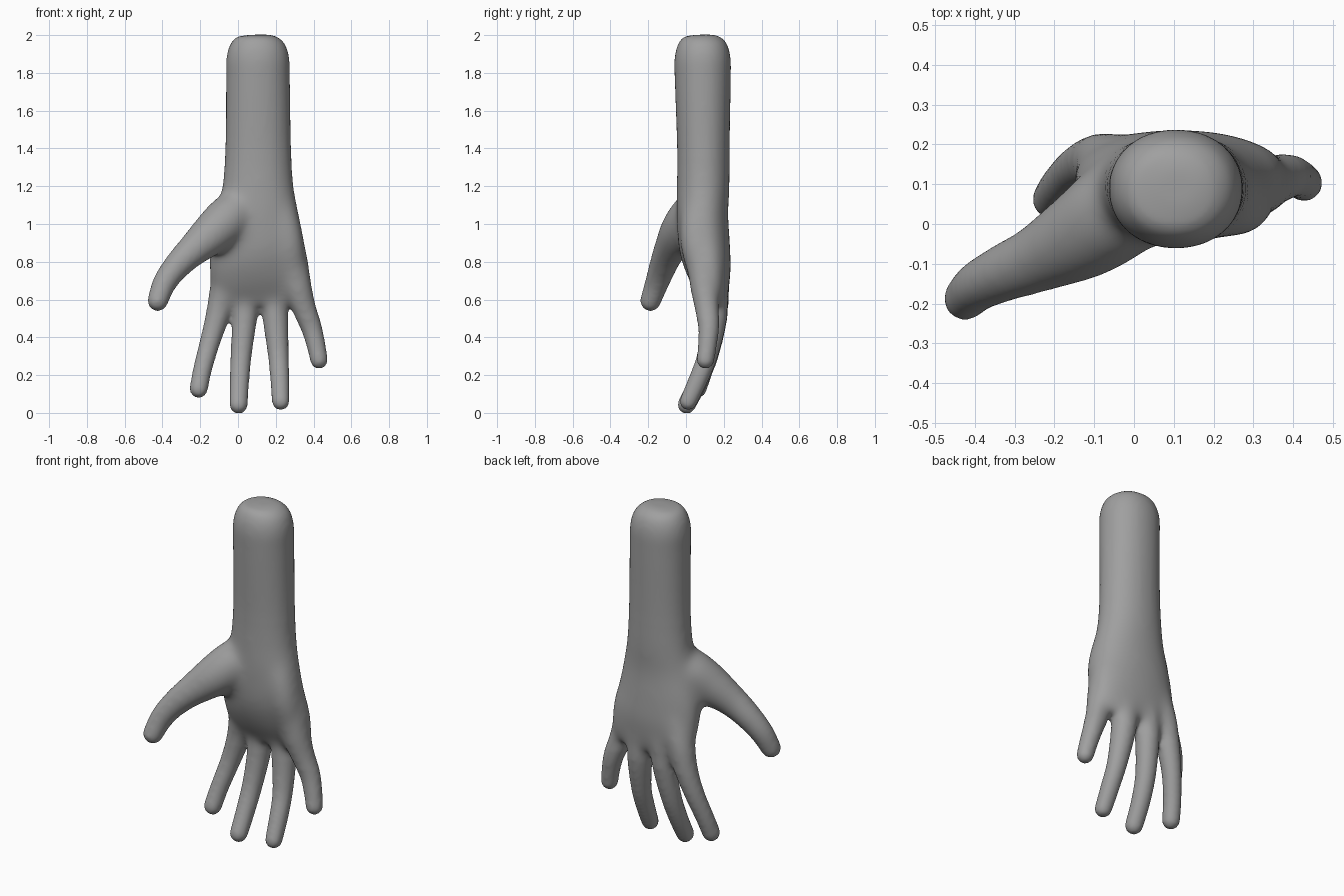
import bpy, bmesh, math
from mathutils import Vector

if "Cube" in bpy.data.objects:
    bpy.data.objects.remove(bpy.data.objects["Cube"])

SIDES = 32
bm = bmesh.new()


def catmull(points, steps=5):
    """Smoothly interpolate a list of equal-length tuples."""
    pts = [points[0]] + list(points) + [points[-1]]
    out = []
    for i in range(1, len(pts) - 2):
        a, b, c, d = pts[i - 1:i + 3]
        for s in range(steps):
            t = s / steps
            out.append([0.5 * (2 * q + (r - p) * t + (2 * p - 5 * q + 4 * r - w) * t * t
                               + (3 * q - p - 3 * r + w) * t ** 3)
                        for p, q, r, w in zip(a, b, c, d)])
    return out + [list(points[-1])]


def loft(sections, power=2.0, round_end=False):
    """Closed tube through (x, y, z, rx, ry) sections, optionally with a domed end."""
    secs = catmull(sections)
    if round_end:
        end = Vector(secs[-1][:3])
        d = (end - Vector(secs[-2][:3])).normalized()
        rx, ry = secs[-1][3:]
        for k in range(1, 6):
            a = k * math.pi / 2 / 5.3
            secs.append([*(end + d * rx * math.sin(a)), rx * math.cos(a), ry * math.cos(a)])
    rings = []
    for i, s in enumerate(secs):
        p = Vector(s[:3])
        t = (Vector(secs[min(i + 1, len(secs) - 1)][:3])
             - Vector(secs[max(i - 1, 0)][:3])).normalized()
        u = Vector((0, 1, 0)).cross(t).normalized()
        v = t.cross(u)
        ring = []
        for k in range(SIDES):
            c, sn = math.cos(2 * math.pi * k / SIDES), math.sin(2 * math.pi * k / SIDES)
            cu = math.copysign(abs(c) ** (2 / power), c)
            cv = math.copysign(abs(sn) ** (2 / power), sn)
            ring.append(bm.verts.new(p + u * cu * s[3] + v * cv * s[4]))
        rings.append(ring)
    faces = [bm.faces.new(rings[0]), bm.faces.new(rings[-1][::-1])]
    for r0, r1 in zip(rings, rings[1:]):
        for k in range(SIDES):
            n = (k + 1) % SIDES
            faces.append(bm.faces.new((r0[k], r1[k], r1[n], r0[n])))
    bmesh.ops.recalc_face_normals(bm, faces=faces)


def digit(points):
    """Round finger from (x, y, z, radius) points, base to tip."""
    loft([(x, y, z, r + 0.005, r + 0.005) for x, y, z, r in points], round_end=True)


# Forearm and palm
loft([(.107, .09, 2.002, .05, .045), (.107, .09, 1.99, .105, .095),
      (.106, .089, 1.955, .143, .128), (.105, .088, 1.88, .166, .148),
      (.106, .089, 1.75, .169, .148), (.107, .092, 1.4, .174, .139),
      (.106, .091, 1.2, .190, .140), (.105, .087, 1.05, .220, .137),
      (.102, .098, .88, .254, .136), (.112, .122, .75, .267, .118),
      (.118, .143, .64, .258, .084), (.118, .148, .575, .225, .058)], power=2.1)

# Heel of the palm on the little finger side
loft([(.2, .06, 1.16, .08, .07), (.24, .058, 1.0, .09, .09),
      (.265, .062, .87, .09, .088), (.285, .085, .73, .08, .07)])

# Thumb
digit([(.07, .085, 1.12, .09), (-.03, .04, 1.045, .12), (-.125, -.025, .96, .112),
       (-.24, -.088, .858, .083), (-.33, -.125, .768, .067),
       (-.39, -.155, .685, .058), (-.425, -.188, .593, .05)])

# Index finger
digit([(-.035, .14, .8, .075), (-.08, .155, .63, .073), (-.112, .154, .5, .058),
       (-.15, .135, .37, .049), (-.188, .095, .23, .045), (-.208, .061, .127, .044)])

# Middle finger
digit([(.05, .145, .8, .075), (.042, .155, .62, .07), (.033, .15, .48, .06),
       (.016, .115, .3, .051), (.007, .062, .16, .047), (.003, .003, .043, .044)])

# Ring finger
digit([(.18, .145, .8, .075), (.19, .152, .62, .07), (.2, .146, .48, .062),
       (.214, .112, .3, .05), (.222, .062, .17, .046), (.226, .012, .06, .042)])

# Little finger
digit([(.28, .09, .8, .085), (.322, .1, .64, .072), (.36, .114, .53, .058),
       (.392, .12, .44, .05), (.415, .112, .35, .045), (.429, .103, .279, .042)])

mesh = bpy.data.meshes.new("raw_parts")
bm.to_mesh(mesh)
bm.free()
raw = bpy.data.objects.new("raw_parts", mesh)
bpy.context.collection.objects.link(raw)

# Fuse the parts into one skin
fuse = raw.modifiers.new("fuse", 'REMESH')
fuse.mode = 'VOXEL'
fuse.voxel_size = 0.012
fuse.use_smooth_shade = True
skin = bpy.data.meshes.new_from_object(raw.evaluated_get(bpy.context.evaluated_depsgraph_get()))
bpy.data.objects.remove(raw)
hand = bpy.data.objects.new("hand_and_forearm", skin)
skin.name = "hand_and_forearm"
bpy.context.collection.objects.link(hand)

# Soften everything a little, and the palm with its finger roots much more
palm = hand.vertex_groups.new(name="palm")
for v in skin.vertices:
    x, y, z = v.co
    w = min((z - .5) / .1, (1.35 - z) / .15, (x + .33) / .12, 1)
    if w > 0:
        palm.add([v.index], w, 'REPLACE')
for name, count, group in (("soften", 10, ""), ("blend_palm", 60, "palm")):
    mod = hand.modifiers.new(name, 'SMOOTH')
    mod.factor = 0.5
    mod.iterations = count
    mod.vertex_group = group

# Dark grey skin
grey = bpy.data.materials.new("dark_grey")
grey.diffuse_color = (0.35, 0.35, 0.35, 1)
grey.use_nodes = True
grey.node_tree.nodes["Principled BSDF"].inputs["Base Color"].default_value = grey.diffuse_color
skin.materials.clear()
skin.materials.append(grey)
